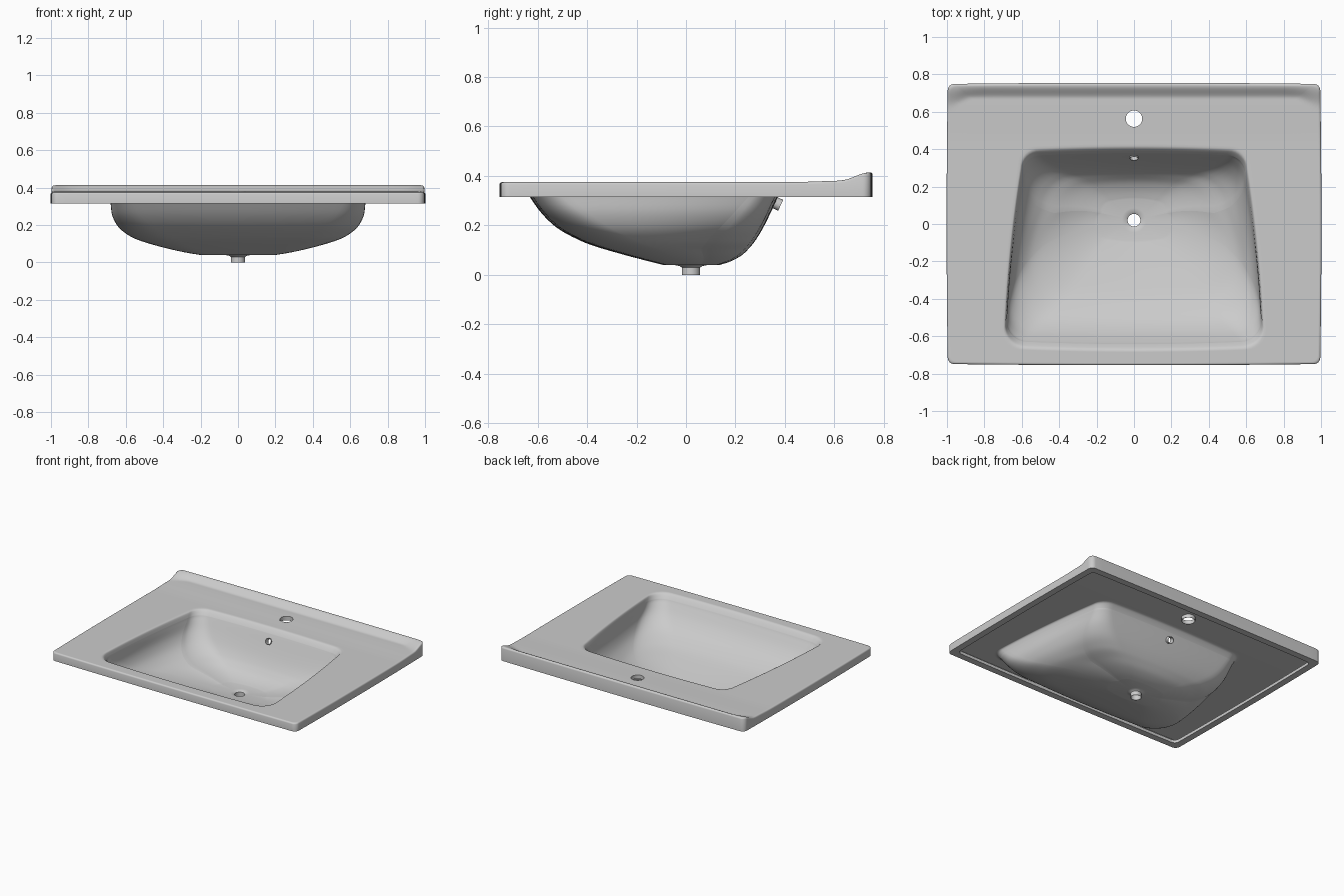
import bpy, bmesh, math
from mathutils import Vector

if "Cube" in bpy.data.objects:
    bpy.data.objects.remove(bpy.data.objects["Cube"])

DRAIN_Y = 0.02
SKIN = 0.005

def smooth(a, b, v):
    t = min(1, max(0, (v - a) / (b - a)))
    return t * t * (3 - 2 * t)

def deck_z(x, y):
    # flat deck, gently rising towards a raised ledge along the back
    start = 0.67 - 0.05 * smooth(0.86, 1.0, abs(x))
    return 0.375 + 0.006 * smooth(0.42, 0.66, y) + 0.033 * smooth(start, 0.742, y)

def ring(yf, yb, wf, wb, rf, rb, bulge=0.0, m=8, n=32):
    # rounded trapezoid, anticlockwise; side points crowd towards the back
    corners = [(wb - rb, yb - rb, rb), (rb - wb, yb - rb, rb),
               (rf - wf, yf + rf, rf), (wf - rf, yf + rf, rf)]
    arcs = []
    for i, (cx, cy, r) in enumerate(corners):
        arcs.append([Vector((cx + r * math.cos((i + k / m) * math.pi / 2),
                             cy + r * math.sin((i + k / m) * math.pi / 2))) for k in range(m + 1)])
    pts = []
    for i in range(4):
        a, b = arcs[i][-1], arcs[(i + 1) % 4][0]
        d = (b - a).normalized()
        out = Vector((d.y, -d.x))
        pts += arcs[i]
        for k in range(1, n):
            s = k / n
            t = s ** 1.6 if i == 1 else 1 - (1 - s) ** 1.6 if i == 3 else s
            pts.append(a.lerp(b, t) + out * bulge * 4 * t * (1 - t))
    return pts

def at(pts, z):
    return [Vector((p.x, p.y, z)) for p in pts]

def bowl_ring(z, yf, yb, w):
    r = min(0.11 + max(0, 0.33 - z) * 0.5, 0.2, 0.36 * (yb - yf))
    return at(ring(yf, yb, w, w * 0.875, r, r * 0.9, 0.012), z)

def slab_ring(inset):
    return ring(-0.749 + inset, 0.749 - inset, 0.996 - inset, 0.996 - inset, 0.035, 0.035, 0.006)

def deck_ring(pts, drop=0.0):
    return [Vector((p.x, p.y, deck_z(p.x, p.y) - drop)) for p in pts]

def deck_span(opening, edge, drop=0.0):
    # rings from the bowl opening outwards, closer together near the edge
    ts = [1 - (1 - k / 36) ** 1.3 for k in range(1, 37)]
    return [deck_ring([a.xy.lerp(b, t) for a, b in zip(opening, edge)], drop) for t in ts]

def circle(ref, r, z):
    c = Vector((0, DRAIN_Y))
    return [(c + (p.xy - c).normalized() * r).to_3d() + Vector((0, 0, z)) for p in ref]

def spline(rows, steps=4):
    out = []
    for i in range(len(rows) - 1):
        p = [Vector(rows[min(max(i + k, 0), len(rows) - 1)]) for k in (-1, 0, 1, 2)]
        for s in range(steps):
            t = s / steps
            out.append(0.5 * (2 * p[1] + (p[2] - p[0]) * t + (2 * p[0] - 5 * p[1] + 4 * p[2] - p[3]) * t * t
                              + (3 * p[1] - p[0] - 3 * p[2] + p[3]) * t ** 3))
    return out + [Vector(rows[-1])]

def closed_loft(name, rings):
    bm = bmesh.new()
    vs = [[bm.verts.new(p) for p in r] for r in rings]
    n = len(vs[0])
    for a, b in zip(vs, vs[1:] + vs[:1]):
        for i in range(n):
            bm.faces.new((a[i], a[(i + 1) % n], b[(i + 1) % n], b[i]))
    bmesh.ops.recalc_face_normals(bm, faces=bm.faces)
    me = bpy.data.meshes.new(name)
    bm.to_mesh(me)
    bm.free()
    ob = bpy.data.objects.new(name, me)
    bpy.context.collection.objects.link(ob)
    return ob

def finish(ob):
    bpy.ops.object.select_all(action='DESELECT')
    bpy.context.view_layer.objects.active = ob
    ob.select_set(True)
    bpy.ops.object.shade_smooth_by_angle(angle=math.radians(40))

def drill(ob, name, loc, axis, r, length):
    bpy.ops.mesh.primitive_cylinder_add(vertices=40, radius=r, depth=length, location=loc)
    cut = bpy.context.object
    cut.name = name
    cut.rotation_euler = Vector((0, 0, 1)).rotation_difference(axis).to_euler()
    cut.hide_render = True
    mod = ob.modifiers.new(name, 'BOOLEAN')
    mod.operation, mod.solver, mod.object = 'DIFFERENCE', 'EXACT', cut
    bpy.context.view_layer.objects.active = ob
    bpy.ops.object.modifier_apply(modifier=name)
    bpy.data.objects.remove(cut)

# bowl profile: height, front y, back y, half width (outer skin, bottom to top)
outer = spline([(0.04, -0.08, 0.125, 0.20), (0.055, -0.14, 0.17, 0.29), (0.08, -0.235, 0.215, 0.40),
                (0.115, -0.355, 0.25, 0.52), (0.145, -0.43, 0.273, 0.585), (0.19, -0.51, 0.30, 0.64),
                (0.25, -0.573, 0.33, 0.672), (0.315, -0.62, 0.36, 0.681), (0.338, -0.634, 0.371, 0.684)])
inner = [(z + SKIN, f + 0.003, b - 0.003, w - 0.003) for z, f, b, w in outer]
roll = [(0.358, -0.645, 0.382, 0.685), (0.367, -0.652, 0.389, 0.687),
        (0.373, -0.66, 0.397, 0.691), (0.375, -0.67, 0.405, 0.697)]
outer += [(z - SKIN, f - 0.003, b + 0.003, w + 0.003) for z, f, b, w in roll]
inner += roll

# inside skin: drain hole up through the bowl to the opening
floor = bowl_ring(*inner[0])
rings = [circle(floor, 0.034, 0.0), circle(floor, 0.034, 0.034)]
rings += [circle(floor, 0.045, 0.041), circle(floor, 0.065, 0.044)]
rings += [bowl_ring(*r) for r in inner]

# deck and slab edge, folded in under the rim as a lip
rings += deck_span(rings[-1], slab_ring(0.012))
rings += [deck_ring(slab_ring(i), d) for i, d in ((0.006, 0.001), (0.002, 0.004), (0.0, 0.010))]
rings += [at(slab_ring(i), z) for i, z in ((0, 0.314), (0.048, 0.314), (0.048, 0.336),
                                           (0.044, 0.336), (0.044, 0.318), (0.004, 0.318))]

# thin underside of the deck, then outside skin of the bowl down to the spout
top = bowl_ring(*outer[-1])
rings += reversed(deck_span(top, slab_ring(0.006), SKIN))
rings += [bowl_ring(*r) for r in reversed(outer)]
rings += [circle(floor, r, z) for r, z in ((0.065, 0.039), (0.045, 0.035), (0.037, 0.029), (0.037, 0.0))]
basin = closed_loft("basin", rings)

# tap hole and overflow hole
axis = Vector((0, 0.9, -0.44)).normalized()
pipe_end = Vector((0, 0.383, 0.281))
drill(basin, "tap_hole_cutter", (0, 0.563, 0.36), Vector((0, 0, 1)), 0.044, 0.3)
drill(basin, "overflow_cutter", pipe_end - axis * 0.03, axis, 0.021, 0.1)
finish(basin)

# overflow pipe stub behind the bowl and short collar under the tap hole
def tube(name, end, axis, r_in, r_out, length):
    rot = Vector((0, 0, 1)).rotation_difference(axis)
    def hoop(r, d):
        return [end + rot @ Vector((r * math.cos(a * math.pi / 16), r * math.sin(a * math.pi / 16), d))
                for a in range(32)]
    finish(closed_loft(name, [hoop(r_in, 0), hoop(r_out, 0), hoop(r_out, -length), hoop(r_in, -length)]))

tube("overflow_pipe", pipe_end, axis, 0.021, 0.024, 0.037)
tube("tap_collar", Vector((0, 0.563, 0.35)), Vector((0, 0, -1)), 0.044, 0.047, 0.028)
